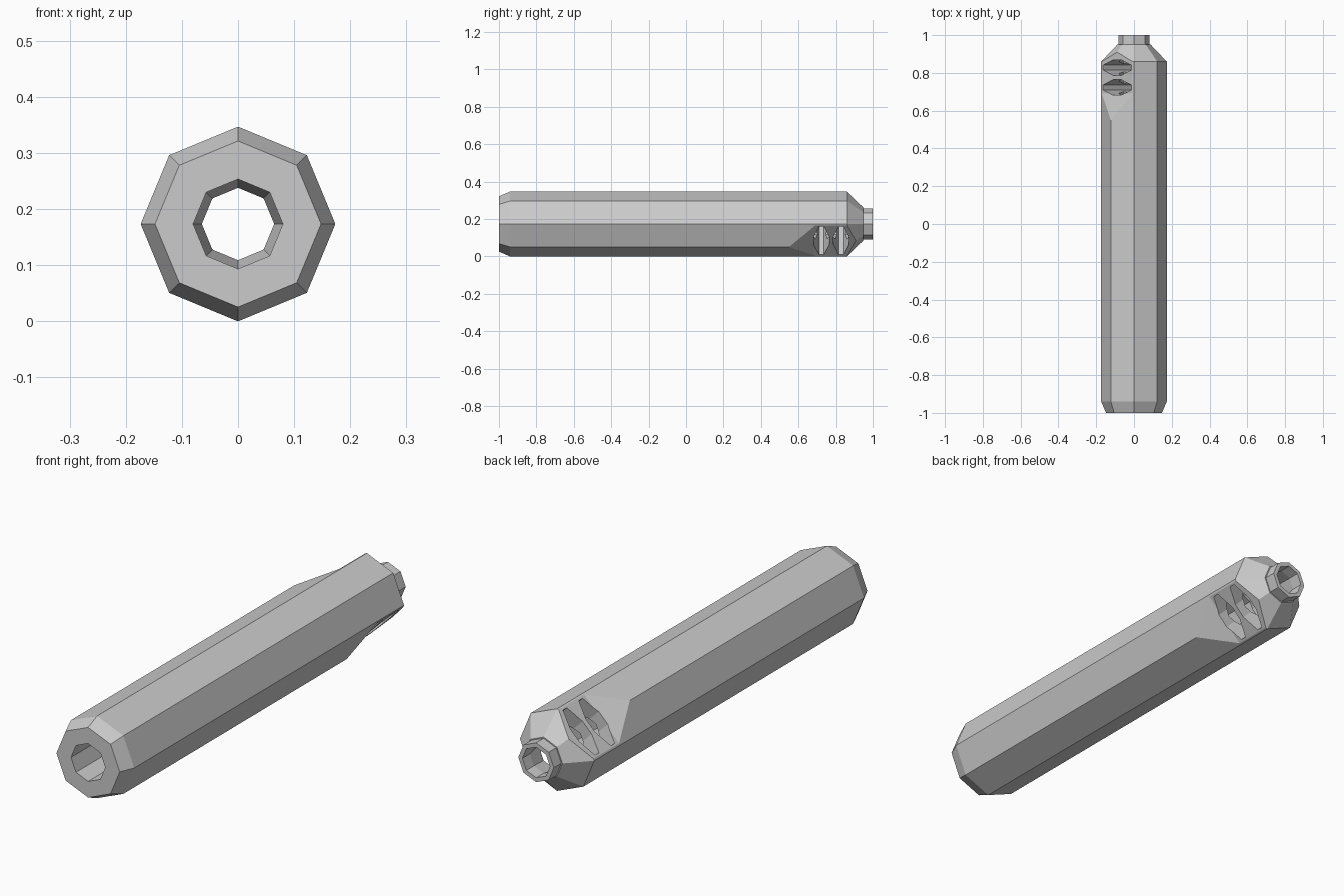
import bpy, bmesh, math
from mathutils import Vector

if "Cube" in bpy.data.objects:
    bpy.data.objects.remove(bpy.data.objects["Cube"])

R, CZ = 0.1735, 0.1735
C = Vector((0, 0, CZ))
Y = Vector((0, 1, 0))
U = Vector((-1, 0, 1)).normalized()   # direction the ports face
T = Vector((1, 0, 1)).normalized()    # across the ports


def make(name, bm):
    bmesh.ops.recalc_face_normals(bm, faces=bm.faces)
    me = bpy.data.meshes.new(name)
    bm.to_mesh(me)
    bm.free()
    ob = bpy.data.objects.new(name, me)
    bpy.context.collection.objects.link(ob)
    return ob


def prism(name, pts, axis):
    """Extrude a planar outline along an axis vector."""
    bm = bmesh.new()
    face = bm.faces.new([bm.verts.new(p) for p in pts])
    ext = bmesh.ops.extrude_face_region(bm, geom=[face])
    bmesh.ops.translate(bm, vec=axis, verts=[v for v in ext['geom'] if isinstance(v, bmesh.types.BMVert)])
    return make(name, bm)


# eight-sided hollow tube with tapered shoulder and neck
profile = [(0.148, -1), (R, -0.94), (R, 0.86), (0.088, 0.95), (0.083, 0.95), (0.083, 1),
           (0.0645, 1), (0.0645, 0.95), (0.08, 0.87), (0.08, -1)]
bm = bmesh.new()
rings = []
for k in range(8):
    a = k * math.pi / 4
    rings.append([bm.verts.new((r * math.cos(a), y, CZ + r * math.sin(a))) for r, y in profile])
n = len(profile)
for k in range(8):
    p, q = rings[k], rings[(k + 1) % 8]
    for i in range(n):
        j = (i + 1) % n
        bm.faces.new((p[i], p[j], q[j], q[i]))
body = make("barrel_tube", bm)

cutters = []
# ramped flats on two opposite ridges
flat = [(0.55, R), (0.69, 0.126), (1.1, 0.126), (1.1, 0.3), (0.55, 0.3)]
for s in (1, -1):
    pts = [C + Y * y + U * (s * d) - T * 0.3 for y, d in flat]
    cutters.append(prism("flat_cutter", pts, T * 0.6))

# pointed port slots passing right through
slot = [(-0.106, 0.013), (-0.03, 0.041), (0.03, 0.041), (0.106, 0.013)]
slot += [(t, -w) for t, w in reversed(slot)]
for yc in (0.723, 0.828):
    pts = [C + T * t + Y * (yc + w) - U * 0.3 for t, w in slot]
    cutters.append(prism("port_cutter", pts, U * 0.6))

for c in cutters:
    c.hide_render = True
    c.hide_set(True)
    m = body.modifiers.new("cut", 'BOOLEAN')
    m.operation = 'DIFFERENCE'
    m.solver = 'EXACT'
    m.object = c

# bake the cuts and clear the cutters
bpy.context.view_layer.update()
dg = bpy.context.evaluated_depsgraph_get()
result = bpy.data.meshes.new_from_object(body.evaluated_get(dg))
body.modifiers.clear()
body.data = result
for c in cutters:
    bpy.data.objects.remove(c)
